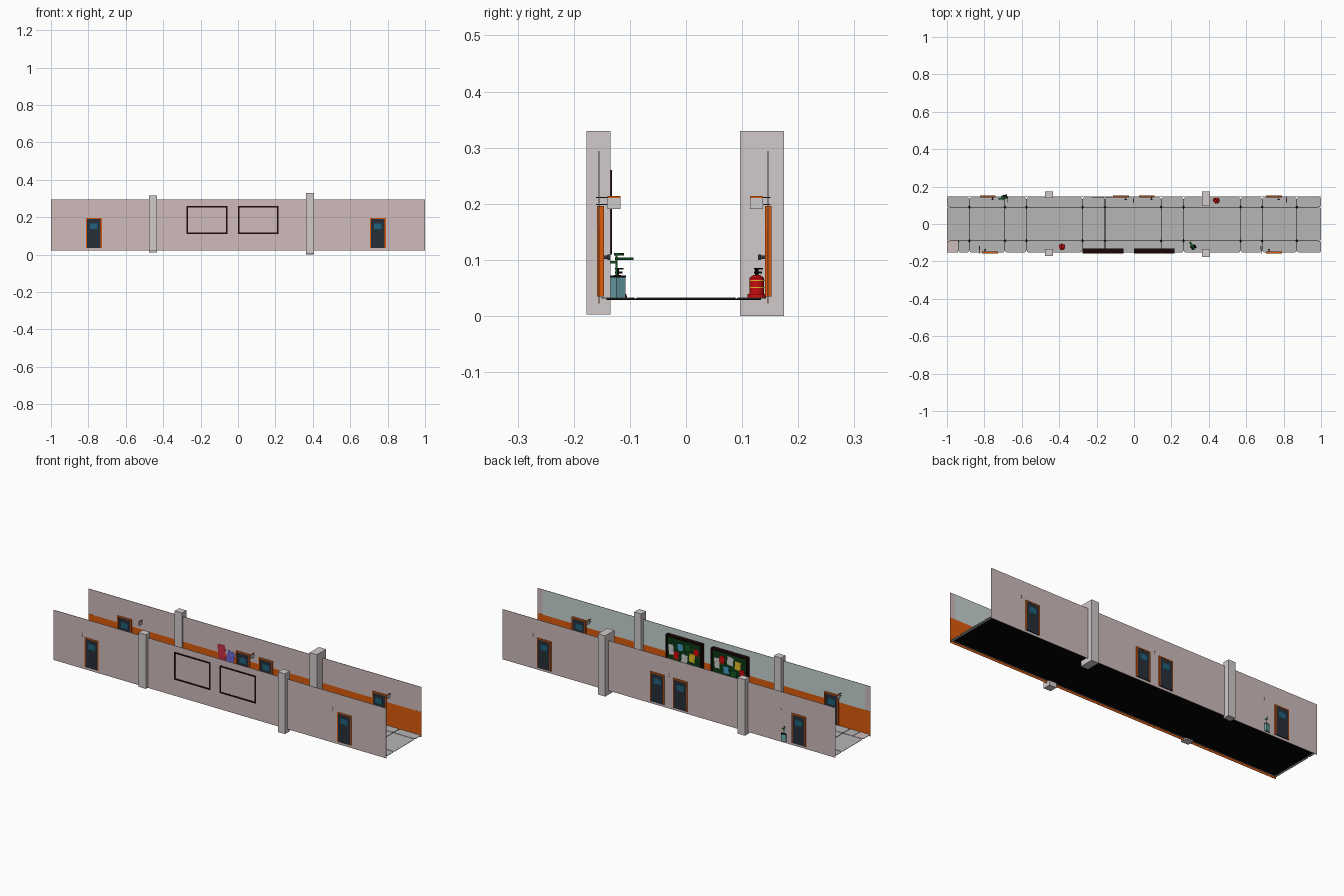
import bpy, bmesh, math
from mathutils import Matrix

if "Cube" in bpy.data.objects:
    bpy.data.objects.remove(bpy.data.objects["Cube"])

MATS = {}


def mat(name, hexcol):
    rgb = [int(hexcol[i:i + 2], 16) / 255 for i in (0, 2, 4)]
    m = bpy.data.materials.new(name)
    m.diffuse_color = [c ** 2.2 for c in rgb] + [1]
    m.use_nodes = True
    m.node_tree.nodes["Principled BSDF"].inputs["Base Color"].default_value = m.diffuse_color
    MATS[name] = m


for n, h in dict(pink="CDB9B9", pale="C3D0D0", stone="D0C8C8", orange="DC5A14", door="2B323B",
                 glass="23617A", black="0A0A0A", frame="20100E", board="123A1C", red="C81414",
                 yellow="E0B828", teal="6FA9AD", green="1C5A28", white="DCDCDC", blue="4A9AC8",
                 violet="6A68D0", poster_red="C83244", metal="33383E", tile="B4B4B4").items():
    mat(n, h)


def finish(name, bm, m):
    me = bpy.data.meshes.new(name)
    bm.to_mesh(me)
    bm.free()
    ob = bpy.data.objects.new(name, me)
    bpy.context.collection.objects.link(ob)
    me.materials.append(MATS[m])
    return ob


def box(name, x, y, z, m, corner=0.0):
    """Box from (min, max) ranges; corner rounds the upright edges."""
    bm = bmesh.new()
    bmesh.ops.create_cube(bm, size=1)
    for v in bm.verts:
        v.co = [(a + b) / 2 + c * (b - a) for (a, b), c in zip((x, y, z), v.co)]
    if corner:
        up = [e for e in bm.edges if abs(e.verts[0].co.z - e.verts[1].co.z) > 1e-5]
        bmesh.ops.bevel(bm, geom=up, offset=corner, segments=4, profile=0.5, affect='EDGES')
    return finish(name, bm, m)


def place(ob, x, y, z=0, rot=0):
    ob.matrix_world = Matrix.Translation((x, y, z)) @ Matrix.Rotation(rot, 4, 'Z')
    return ob


def cyl(name, x, y, z0, z1, r0, r1, m, sides=14):
    bm = bmesh.new()
    bmesh.ops.create_cone(bm, cap_ends=True, segments=sides, radius1=r0, radius2=r1, depth=z1 - z0)
    ob = place(finish(name, bm, m), x, y, (z0 + z1) / 2)
    ob.data.shade_smooth()
    ob.data.set_sharp_from_angle(angle=math.radians(40))
    return ob


YF, YB = -0.156, 0.147           # front and back wall planes
FLOOR = 0.033


def rng(a, b):
    return (min(a, b), max(a, b))


# walls with painted inner faces
for side, y, inward, upper in (("front", YF, 1, "pale"), ("back", YB, -1, "pink")):
    yi = y + inward * 0.001
    box(side + "_wall", (-1, 1), rng(y, yi), (0.022, 0.294), "pink")
    yp = rng(yi, yi + inward * 0.001)
    box(side + "_wainscot", (-1, 1), yp, (0.022, 0.158), "orange")
    box(side + "_upper_paint", (-0.97, 0.97), yp, (0.158, 0.294), upper)

# floor plate and rounded tiles
box("floor_plate", (-0.985, 0.985), (-0.142, 0.134), (0.0285, 0.031), "black")
cols = [-1, -0.88, -0.69, -0.575, -0.275, -0.155, 0.145, 0.265, 0.57, 0.685, 0.87, 1]
rows = [YF + 0.003, -0.09, 0.09, YB - 0.003]
g = 0.0015
for i, (xa, xb) in enumerate(zip(cols, cols[1:])):
    for j, (ya, yb) in enumerate(zip(rows, rows[1:])):
        xs = xa
        if i == 0 and j == 0:
            box("corner_tile", (-1, -0.94), (ya, yb - g), (0.031, FLOOR), "pink")
            xs = -0.94
        box("floor_tile", (xs + (g if xs > -1 else 0), xb - (g if xb < 1 else 0)),
            (ya + g, yb - g), (0.031, FLOOR), "tile", 0.009)

# pillars
for x, ya, yb, w, z0, z1 in ((-0.455, -0.172, -0.135, 0.022, 0.022, 0.316),
                             (0.385, -0.177, -0.135, 0.021, 0.003, 0.33),
                             (-0.455, 0.138, 0.175, 0.022, 0.012, 0.316),
                             (0.385, 0.096, 0.175, 0.022, 0, 0.33)):
    box("pillar", (x - w, x + w), (ya, yb), (z0, z1), "stone")


# doors with surround, window and handle, set through the wall
def door(x, front):
    c = -0.1525 if front else 0.1465
    s = 1 if front else -1
    h, z0, z1 = 0.042, 0.035, 0.196
    y = (c - 0.006, c + 0.006)
    for a, b in ((-h, -h + 0.006), (h - 0.006, h)):
        box("door_jamb", (x + a, x + b), y, (z0, z1), "orange")
    box("door_lintel", (x - h, x + h), y, (z1 - 0.006, z1), "orange")
    box("door_leaf", (x - h + 0.006, x + h - 0.006), (c - 0.005, c + 0.005), (z0, z1 - 0.006), "door")
    box("door_window", (x - 0.02, x + 0.02), (c - 0.0055, c + 0.0055), (0.137, 0.168), "glass")
    hx = x + 0.026 * (-1 if front else 1)
    yh = c + s * 0.005
    box("door_handle_stem", (hx - 0.002, hx + 0.002), rng(yh, yh + s * 0.012), (0.102, 0.108), "metal")
    box("door_handle_grip", (hx - 0.006, hx + 0.006), rng(yh + s * 0.008, yh + s * 0.013),
        (0.1, 0.11), "metal")


for x in (-0.77, 0.748):
    door(x, True)
for x in (-0.782, -0.07, 0.068, 0.748):
    door(x, False)

# hanging room signs on wall brackets
for x, s in ((-0.825, 1), (0.68, 1), (-0.675, -1), (-0.003, -1), (0.815, -1)):
    w = YF if s > 0 else YB
    p = -0.14 if s > 0 else 0.137
    yr = rng(p, p + s * (0.023))
    box("sign_plate", (x - 0.002, x + 0.002), yr, (0.191, 0.210), "white")
    box("sign_header", (x - 0.0025, x + 0.0025), yr, (0.210, 0.2135), "orange")
    for z in (0.199, 0.211):
        box("sign_bracket", (x - 0.001, x + 0.001), rng(w - s * 0.004, p), (z - 0.001, z + 0.001), "metal")

# notice boards with pinned papers
papers = [(0.035, 0.055, 0.03, 0.035, "red"), (0.06, 0.09, 0.034, 0.045, "yellow"),
          (0.085, 0.04, 0.03, 0.03, "green"), (0.105, 0.105, 0.036, 0.045, "white"),
          (0.13, 0.05, 0.032, 0.036, "blue"), (0.155, 0.1, 0.03, 0.04, "red"),
          (0.185, 0.075, 0.03, 0.055, "white")]
for k, (xa, xb) in enumerate(((-0.275, -0.056), (0, 0.217))):
    z0, z1, t = 0.11, 0.26, 0.008
    y = (-0.1575, -0.132)
    for a, b in ((xa, xa + t), (xb - t, xb)):
        box("board_frame_side", (a, b), y, (z0, z1), "frame")
    for a, b in ((z0, z0 + t), (z1 - t, z1)):
        box("board_frame_rail", (xa + t, xb - t), y, (a, b), "frame")
    box("board_panel", (xa + t, xb - t), (-0.153, -0.138), (z0 + t, z1 - t), "board")
    for i, (u, v, w, h, m) in enumerate(papers):
        v = v if k == 0 else 0.15 - v
        p = box("board_paper", (-w / 2, w / 2), (-0.0006, 0.0006), (-h / 2, h / 2), m)
        p.location = (xa + u, -0.1372, z0 + v)
        p.rotation_euler.y = math.radians((-1) ** i * 6)

# wall posters
for x, z, w, h, a, m in ((-0.198, 0.163, 0.045, 0.082, -4, "poster_red"),
                         (-0.145, 0.15, 0.045, 0.065, 14, "violet")):
    p = box("wall_poster", (-w / 2, w / 2), (-0.0006, 0.0006), (-h / 2, h / 2), m)
    p.location = (x, YB - 0.004, z)
    p.rotation_euler.y = math.radians(a)

# fire extinguishers
for x, y in ((0.44, 0.126), (-0.385, -0.122)):
    cyl("extinguisher_base", x, y, 0.031, 0.039, 0.017, 0.016, "red")
    cyl("extinguisher_body", x, y, 0.039, 0.068, 0.013, 0.013, "red")
    cyl("extinguisher_shoulder", x, y, 0.068, 0.073, 0.013, 0.006, "red")
    for z in (0.05, 0.062):
        cyl("extinguisher_band", x, y, z, z + 0.002, 0.0135, 0.0135, "yellow")
    cyl("extinguisher_neck", x, y, 0.072, 0.085, 0.003, 0.003, "black", 8)
    for z, d in ((0.076, 0.009), (0.083, 0.011)):
        place(box("extinguisher_lever", (-0.002, 0.002), (-0.004, d), (0, 0.003), "black"), x, y, z,
              math.radians(25))

# potted plants
for x, y, lx, ly, rot in ((0.318, -0.124, -0.014, 0.02, 35), (-0.692, 0.145, -0.027, -0.01, 15)):
    r = math.radians(rot)
    place(box("plant_pot", (-0.014, 0.014), (-0.01, 0.01), (0.031, 0.07), "teal"), x, y, 0, r)
    place(box("pot_soil", (-0.0145, 0.0145), (-0.0105, 0.0105), (0.069, 0.072), "black"), x, y, 0, r)
    box("plant_stem", (x - 0.002, x + 0.002), (y - 0.002, y + 0.002), (0.07, 0.112), "green")
    a = math.atan2(ly, lx)
    for da, z, ln in ((0, 0.1, 0.034), (0.5, 0.108, 0.02), (2.6, 0.094, 0.014)):
        place(box("plant_leaf", (0, ln), (-0.005, 0.005), (0, 0.004), "green"), x, y, z, a + da)
